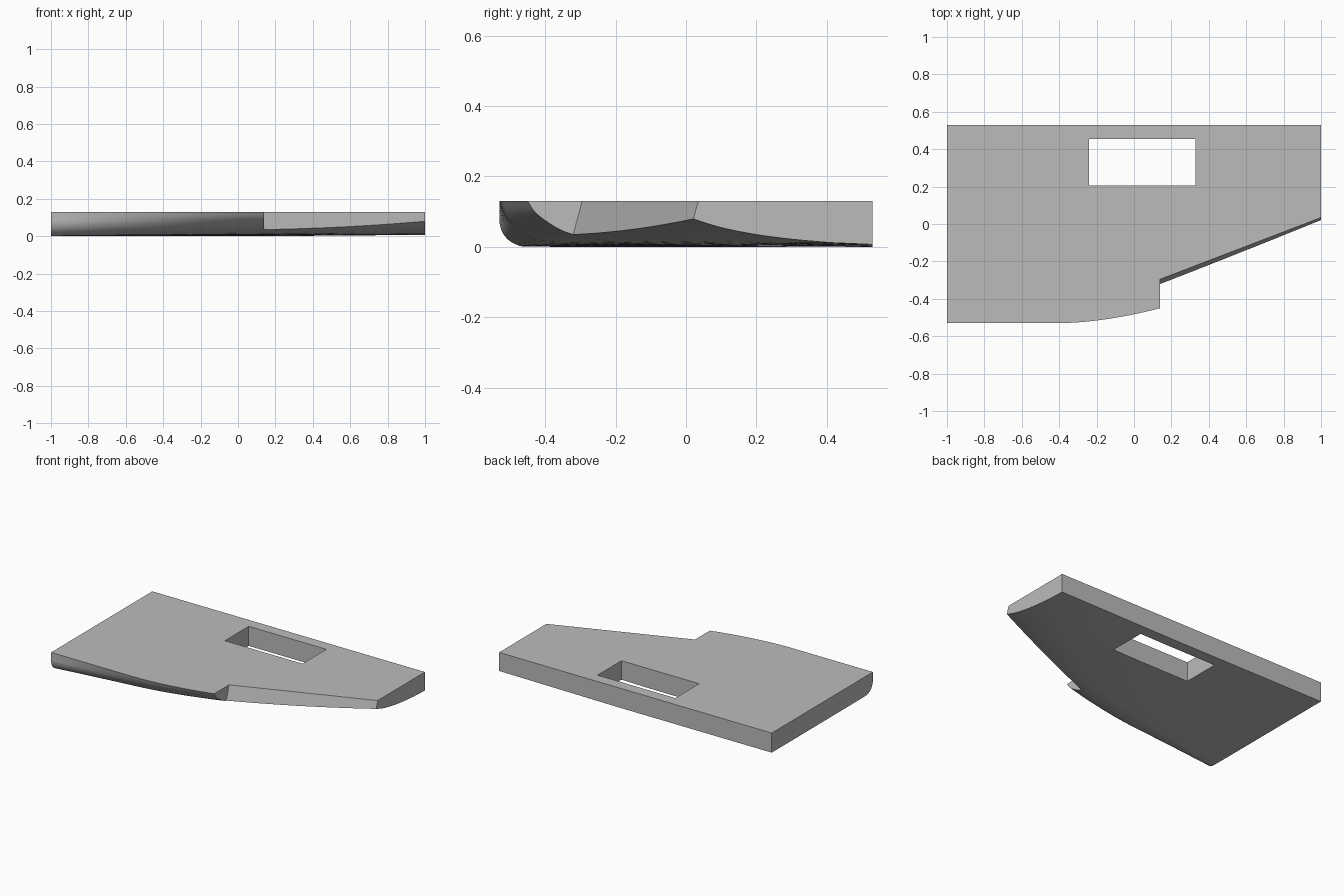
import bpy
import bmesh
import math

cube = bpy.data.objects.get("Cube")
if cube:
    bpy.data.objects.remove(cube, do_unlink=True)

TOP, BACK, NOTCH = 0.13, 0.53, 0.14

grey = bpy.data.materials.new("plain grey")
grey.use_nodes = True
grey.diffuse_color = (0.5, 0.5, 0.5, 1)
grey.node_tree.nodes["Principled BSDF"].inputs["Base Color"].default_value = (0.5, 0.5, 0.5, 1)

# Hull sections: distance behind the front edge, height
LEFT_END = [(0, .13), (0, .1), (0, .07), (.008, .042), (.025, .02),
            (.05, .006), (.085, .001), (.3, 0), (.6, 0), (1.06, 0)]
MIDDLE = [(0, .13), (.02, .1), (.05, .075), (.09, .05), (.13, .035),
          (.2, .02), (.3, .01), (.5, .004), (.7, .001), (.98, 0)]
RIGHT_END = [(0, .13), (.05, .105), (.09, .09), (.12, .08), (.2, .055),
             (.3, .035), (.4, .022), (.5, .013), (.56, .01), (.63, .007)]


def make_object(name, bm):
    bmesh.ops.recalc_face_normals(bm, faces=bm.faces)
    mesh = bpy.data.meshes.new(name)
    bm.to_mesh(mesh)
    bm.free()
    obj = bpy.data.objects.new(name, mesh)
    bpy.context.collection.objects.link(obj)
    mesh.materials.append(grey)
    return obj


def skin(name, rings):
    """Closed solid through a row of matching rings."""
    bm = bmesh.new()
    rows = [[bm.verts.new(p) for p in ring] for ring in rings]
    n = len(rows[0])
    for a, b in zip(rows, rows[1:]):
        for i in range(n):
            j = (i + 1) % n
            bm.faces.new((a[i], a[j], b[j], b[i]))
    bm.faces.new(rows[0])
    bm.faces.new(rows[-1])
    return make_object(name, bm)


def refine(points, steps=4):
    """Smooth curve through the points."""
    out = []
    last = len(points) - 1
    for i in range(last):
        p = [points[min(max(i + k, 0), last)] for k in (-1, 0, 1, 2)]
        for s in range(steps):
            t = s / steps
            out.append(tuple(
                b + t * (c - a) / 2 + t * t * (a - 2.5 * b + 2 * c - d / 2)
                + t ** 3 * (1.5 * (b - c) + (d - a) / 2)
                for a, b, c, d in zip(*p)))
    return out + [points[-1]]


def front_edge(x):
    return -BACK + 0.08 * (max(x + 0.4, 0) / 0.54) ** 1.765


def section(x):
    if x < NOTCH:
        a, b, t = LEFT_END, MIDDLE, (x + 1) / (1 + NOTCH)
    else:
        a, b, t = MIDDLE, RIGHT_END, (x - NOTCH) / (1 - NOTCH)
    mix = [tuple(u + (v - u) * t for u, v in zip(p, q)) for p, q in zip(a, b)]
    edge = front_edge(x)
    scale = (BACK - edge) / mix[-1][0]
    ring = [(x, edge + d * scale, min(max(z, 0), TOP)) for d, z in refine(mix)]
    return ring + [(x, BACK, TOP)]


# Panel with curved underside
stations = [-1 + i * (1 + NOTCH) / 20 for i in range(20)]
stations += [NOTCH + i * (1 - NOTCH) / 16 for i in range(17)]
panel = skin("curved_panel", [section(x) for x in stations])


def prism(name, outline, low, high, lean=0):
    return skin(name, [[(x, y + lean * (z - TOP), z) for x, y in outline]
                       for z in (low, high)])


# Rectangular opening and slanted front corner
cutters = [
    prism("opening_cutter", [(-.24, .205), (.33, .205), (.33, .455), (-.24, .455)], -.1, .3),
    prism("corner_cutter", [(NOTCH, -.295), (1.1, .073), (1.1, -.9), (NOTCH, -.9)], -.1, .3, 0.27),
]
bpy.context.view_layer.objects.active = panel
panel.select_set(True)
for cutter in cutters:
    cutter.hide_render = True
    mod = panel.modifiers.new(cutter.name, "BOOLEAN")
    mod.operation = "DIFFERENCE"
    mod.solver = "EXACT"
    mod.object = cutter
    bpy.ops.object.modifier_apply(modifier=mod.name)
for cutter in cutters:
    bpy.data.objects.remove(cutter, do_unlink=True)

bpy.ops.object.shade_smooth_by_angle(angle=math.radians(30))
